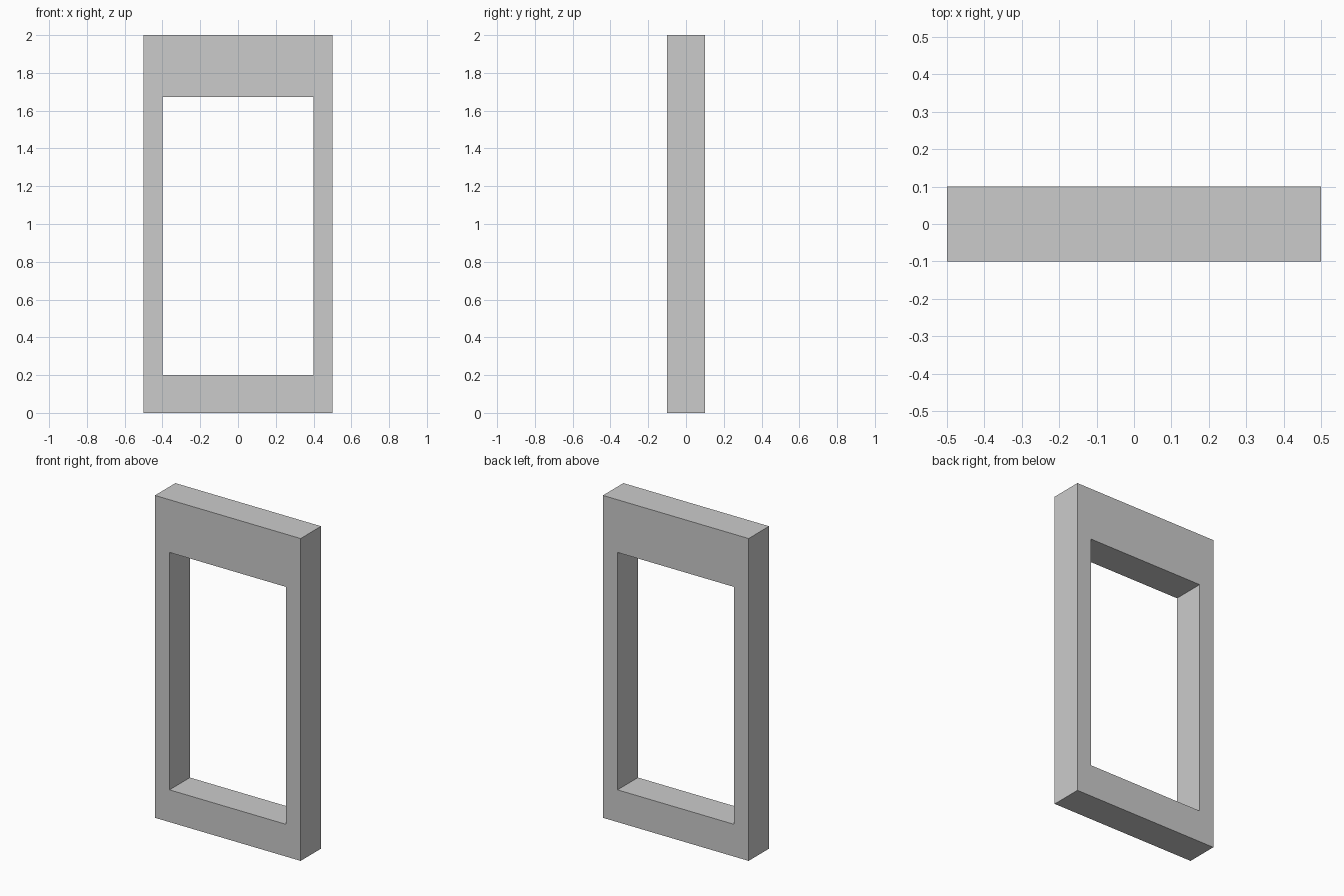
import bpy
import bmesh

if "Cube" in bpy.data.objects:
    bpy.data.objects.remove(bpy.data.objects["Cube"])

DEPTH = 0.2


def rect(bm, x, z0, z1):
    """Rectangle of vertices on the front plane."""
    return [bm.verts.new((px, -DEPTH / 2, pz))
            for px, pz in ((-x, z0), (x, z0), (x, z1), (-x, z1))]


# Door frame: flat ring between outer edge and opening, extruded to depth
bm = bmesh.new()
outer = rect(bm, 0.5, 0.0, 2.0)
inner = rect(bm, 0.4, 0.2, 1.673)
for i in range(4):
    j = (i + 1) % 4
    bm.faces.new((outer[i], outer[j], inner[j], inner[i]))
ext = bmesh.ops.extrude_face_region(bm, geom=bm.faces[:], use_keep_orig=True)
bmesh.ops.translate(bm, vec=(0, DEPTH, 0),
                    verts=[g for g in ext["geom"] if isinstance(g, bmesh.types.BMVert)])
bmesh.ops.recalc_face_normals(bm, faces=bm.faces[:])

mesh = bpy.data.meshes.new("door_frame")
bm.to_mesh(mesh)
bm.free()
bpy.context.collection.objects.link(bpy.data.objects.new("door_frame", mesh))
